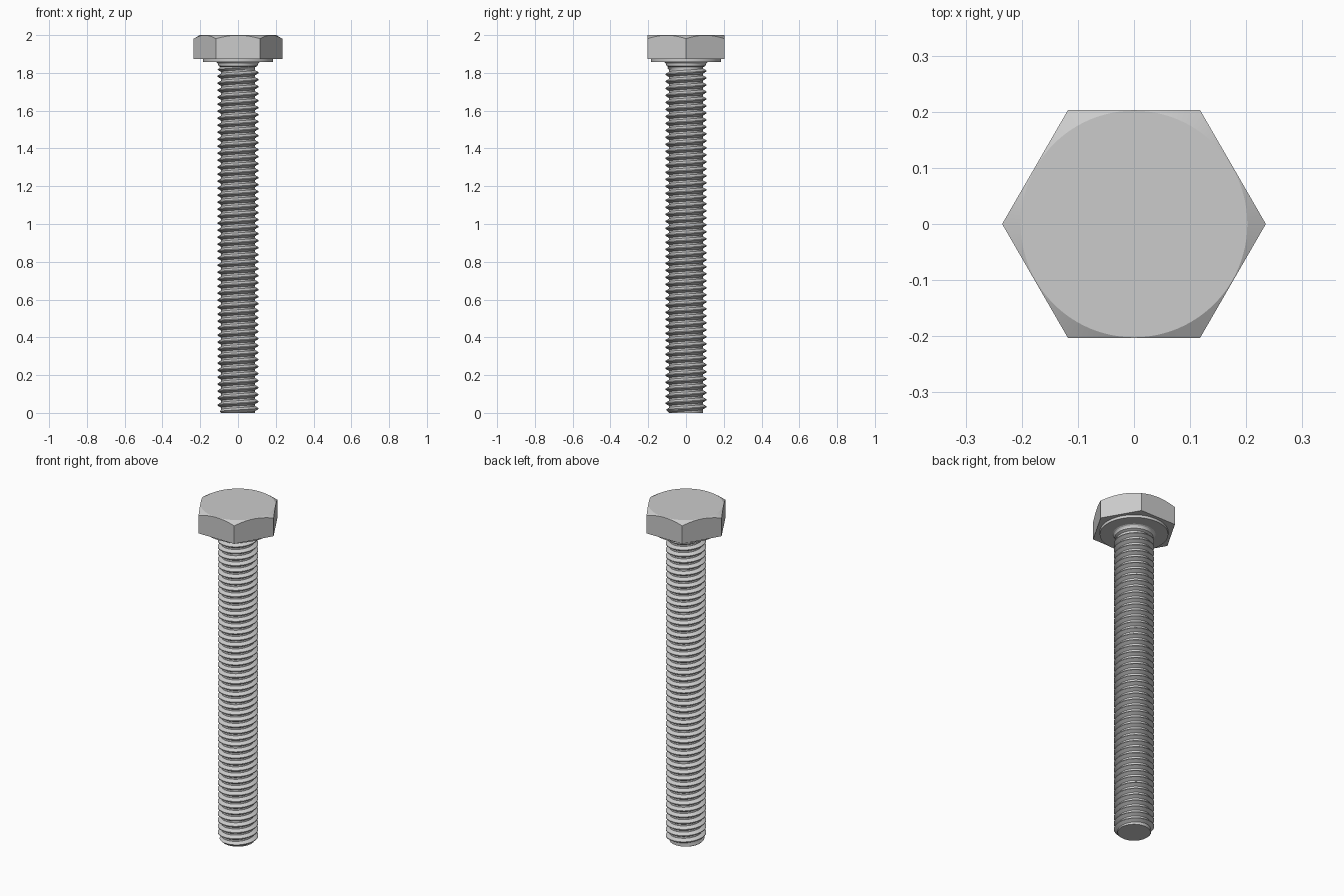
import bpy
import bmesh
from math import pi, cos, sin, tan, radians

default = bpy.data.objects.get("Cube")
if default:
    bpy.data.objects.remove(default, do_unlink=True)

# One plain metal colour
steel = bpy.data.materials.new("grey steel")
steel.use_nodes = True
grey = (0.6, 0.6, 0.6, 1)
steel.diffuse_color = grey
steel.node_tree.nodes["Principled BSDF"].inputs["Base Color"].default_value = grey

MM = 2 / 27                      # 25 mm shank plus 2 mm head
PITCH = 0.5 * MM
CREST, ROOT = 0.109, 0.089
THREAD_TOP = 1.837
APOTHEM = 0.2035
CHAMFER_R = 0.202
HEAD_BASE = 1.873


def finish(name, bm, angle):
    bmesh.ops.remove_doubles(bm, verts=bm.verts, dist=1e-5)
    bmesh.ops.recalc_face_normals(bm, faces=bm.faces)
    mesh = bpy.data.meshes.new(name)
    bm.to_mesh(mesh)
    bm.free()
    mesh.materials.append(steel)
    obj = bpy.data.objects.new(name, mesh)
    bpy.context.collection.objects.link(obj)
    bpy.ops.object.select_all(action='DESELECT')
    obj.select_set(True)
    bpy.context.view_layer.objects.active = obj
    bpy.ops.object.shade_smooth_by_angle(angle=radians(angle))
    return obj


def lathe(name, rings, sides=96):
    """Join rings, each a function of angle giving radius and height, and cap the ends."""
    bm = bmesh.new()
    loops = []
    for ring in rings:
        loop = []
        for i in range(sides):
            a = 2 * pi * i / sides
            r, z = ring(a)
            loop.append(bm.verts.new((r * cos(a), r * sin(a), z)))
        loops.append(loop)
    for low, high in zip(loops, loops[1:]):
        for i in range(sides):
            j = (i + 1) % sides
            bm.faces.new((low[i], low[j], high[j], high[i]))
    bm.faces.new(loops[0][::-1])
    bm.faces.new(loops[-1])
    return finish(name, bm, 20)


def circle(r, z):
    return lambda a: (r, z)


def hex_radius(a):
    return APOTHEM / cos(a % (pi / 3) - pi / 6)


# Hexagonal head with the corners cut by a 30 degree cone
lathe("hex_head", [
    lambda a: (hex_radius(a), HEAD_BASE),
    lambda a: (hex_radius(a), 2 - (hex_radius(a) - CHAMFER_R) * tan(radians(30))),
    circle(CHAMFER_R, 2),
])

# Raised bearing face under the head
lathe("washer_face", [circle(0.185, 1.857), circle(0.185, HEAD_BASE + 0.002)])

# Plain neck with a fillet into the bearing face
lathe("neck", [circle(ROOT, THREAD_TOP - 0.007), circle(0.104, THREAD_TOP),
               circle(0.105, 1.846), circle(0.109, 1.853), circle(0.118, 1.858)])

# Threaded shank: one right-handed helical strip, tapered at both ends
SIDES = 48
PROFILE = ((0, ROOT), (0.25, ROOT), (0.5625, CREST), (0.6875, CREST))
turns = int(THREAD_TOP / PITCH) + 3
bm = bmesh.new()
columns = []
for j in range(SIDES):
    a = 2 * pi * j / SIDES
    column = []
    for k in range(turns + 1):
        for u, r in PROFILE:
            z = (k - 2 + u + j / SIDES) * PITCH
            z = min(max(z, 0), THREAD_TOP)
            r = min(r, ROOT + z, ROOT + (THREAD_TOP - z))
            column.append(bm.verts.new((r * cos(a), r * sin(a), z)))
    columns.append(column)
n = len(PROFILE)
for j in range(SIDES):
    here = columns[j]
    there = columns[(j + 1) % SIDES]
    shift = n if j == SIDES - 1 else 0
    for i in range(len(here) - 1 - n):
        bm.faces.new((here[i], there[i + shift], there[i + 1 + shift], here[i + 1]))
bmesh.ops.remove_doubles(bm, verts=bm.verts, dist=1e-5)
bmesh.ops.dissolve_degenerate(bm, edges=bm.edges, dist=1e-5)
bmesh.ops.holes_fill(bm, edges=[e for e in bm.edges if e.is_boundary], sides=0)
finish("threaded_shank", bm, 30)
